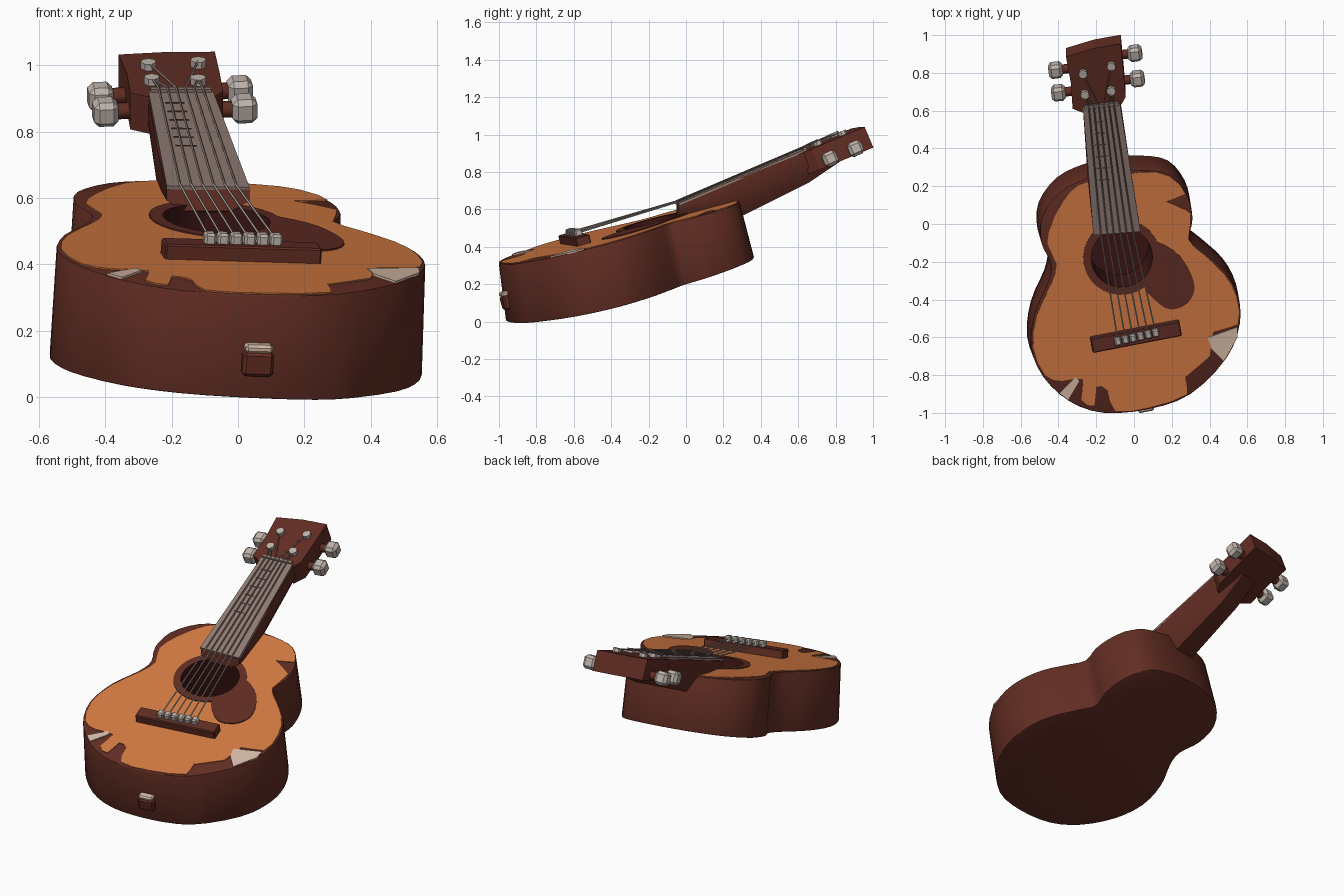
import bpy, bmesh, math
from mathutils import Vector, Matrix

old = bpy.data.objects.get("Cube")
if old:
    bpy.data.objects.remove(old)


def material(name, rgb):
    m = bpy.data.materials.new(name)
    m.use_nodes = True
    m.diffuse_color = (*rgb, 1)
    bsdf = m.node_tree.nodes["Principled BSDF"]
    bsdf.inputs["Base Color"].default_value = (*rgb, 1)
    bsdf.inputs["Roughness"].default_value = 0.8
    return m


BROWN = material("dark brown wood", (0.12, 0.026, 0.017))
ORANGE = material("orange wood", (0.66, 0.195, 0.055))
INSIDE = material("hollow shadow brown", (0.045, 0.008, 0.007))
BOARD = material("grey brown board", (0.28, 0.198, 0.172))
FRET = material("fret brown", (0.16, 0.07, 0.055))
STEEL = material("pale grey metal", (0.52, 0.455, 0.41))
CHIP = material("bare beige wood", (0.68, 0.50, 0.39))


# The soundboard is a tilted plane, addressed by plan position and height
N = Vector((0.08, -0.262, 1)).normalized()


def surf(x, y, h=0.0):
    return Vector((x, y, 0.57 - 0.08 * x + 0.262 * y)) + N * h


U = (surf(0.98, 0.19) - surf(0, 0)).normalized()
V = N.cross(U)


def smooth_loop(plan, steps=3):
    """Closed Catmull-Rom curve through the plan points."""
    p = [Vector(q) for q in plan]
    out = []
    for i in range(len(p)):
        a, b, c, d = (p[(i + k - 1) % len(p)] for k in range(4))
        for j in range(steps):
            t = j / steps
            out.append(b + (c - a) * (t / 2) + (a * 2 - b * 5 + c * 4 - d) * (t * t / 2)
                       + (b * 3 - a - c * 3 + d) * (t ** 3 / 2))
    return out


def select(ob):
    bpy.ops.object.select_all(action='DESELECT')
    ob.select_set(True)
    bpy.context.view_layer.objects.active = ob


def finish(name, bm, mat, smooth=None):
    bmesh.ops.recalc_face_normals(bm, faces=bm.faces)
    me = bpy.data.meshes.new(name)
    bm.to_mesh(me)
    bm.free()
    ob = bpy.data.objects.new(name, me)
    bpy.context.collection.objects.link(ob)
    me.materials.append(mat)
    if smooth:
        select(ob)
        bpy.ops.object.shade_smooth_by_angle(angle=math.radians(smooth))
    return ob


def loft(name, rings, mat, smooth=None, split_base=False):
    bm = bmesh.new()
    loops = [[bm.verts.new(p) for p in r] for r in rings]
    k = len(rings[0])
    for a, b in zip(loops, loops[1:]):
        for i in range(k):
            bm.faces.new((a[i], a[(i + 1) % k], b[(i + 1) % k], b[i]))
    bm.faces.new(loops[0])
    base = bm.faces.new(loops[-1])
    if split_base:
        bmesh.ops.triangulate(bm, faces=[base], ngon_method='BEAUTY')
    return finish(name, bm, mat, smooth)


def plate(name, plan, h, mat, thick=0.008):
    return loft(name, [[surf(x, y, h) for x, y in plan],
                       [surf(x, y, h - thick) for x, y in plan]], mat)


def box(name, centre, axes, size, mat, bevel):
    bm = bmesh.new()
    bmesh.ops.create_cube(bm, size=1)
    bmesh.ops.scale(bm, vec=size, verts=bm.verts)
    bmesh.ops.bevel(bm, geom=bm.edges[:], offset=bevel, segments=1, affect='EDGES')
    bm.transform(Matrix.Translation(centre) @ Matrix(axes).transposed().to_4x4())
    return finish(name, bm, mat)


def rod(name, a, b, r, mat, sides=8):
    d = b - a
    bm = bmesh.new()
    bmesh.ops.create_cone(bm, cap_ends=True, segments=sides, radius1=r, radius2=r, depth=d.length)
    bm.transform(Matrix.Translation((a + b) / 2) @ d.to_track_quat('Z', 'Y').to_matrix().to_4x4())
    return finish(name, bm, mat, 50)


def apply_mods(ob):
    select(ob)
    for m in list(ob.modifiers):
        bpy.ops.object.modifier_apply(modifier=m.name)
    bpy.ops.object.shade_smooth_by_angle(angle=math.radians(40))


# Body: figure-eight outline with a gently bulging back panel
def back_panel(x, y):
    bulge = 0.032 * max(0, 1 - ((y + 0.35) / 0.65) ** 2)
    return surf(x * 1.01 + 0.01, 0.3 + (y - 0.3) * 1.03, -0.31 - bulge)


outline = smooth_loop([
    (0.05, 0.285), (0.19, 0.26), (0.28, 0.155), (0.31, 0.03), (0.295, -0.08),
    (0.37, -0.15), (0.48, -0.25), (0.55, -0.38), (0.56, -0.53), (0.49, -0.71),
    (0.30, -0.90), (0.08, -0.98), (-0.16, -1.0), (-0.34, -0.94), (-0.48, -0.81),
    (-0.545, -0.65), (-0.525, -0.47), (-0.455, -0.31), (-0.44, -0.21), (-0.49, -0.10),
    (-0.485, 0.04), (-0.39, 0.17), (-0.25, 0.24), (-0.10, 0.275)])
body = loft("body", [[surf(x, y) for x, y in outline],
                     [back_panel(x, y) for x, y in outline]], BROWN, split_base=True)
bev = body.modifiers.new("soft rim", 'BEVEL')
bev.width, bev.segments = 0.008, 2
bev.limit_method, bev.angle_limit = 'ANGLE', math.radians(62)
apply_mods(body)

# Orange soundboard with worn, uneven edges
face = smooth_loop([
    (0.04, 0.275), (0.185, 0.254), (0.27, 0.16), (0.17, 0.12), (0.298, 0.06),
    (0.286, -0.08), (0.367, -0.16), (0.475, -0.26), (0.541, -0.385), (0.548, -0.53),
    (0.42, -0.57), (0.40, -0.70), (0.27, -0.81), (0.28, -0.90), (0.08, -0.97),
    (-0.10, -0.988), (-0.14, -0.88), (-0.20, -0.86), (-0.21, -0.96), (-0.28, -0.93),
    (-0.27, -0.82), (-0.38, -0.83), (-0.47, -0.80), (-0.534, -0.65), (-0.513, -0.48),
    (-0.44, -0.32), (-0.41, -0.21), (-0.46, -0.10), (-0.425, 0.03), (-0.34, 0.17),
    (-0.23, 0.23)], 2)
soundboard = plate("soundboard", face, 0.004, ORANGE)

# Dark guard plate beside the sound hole, and bare chips on the lower rim
guard = plate("guard_plate", smooth_loop([
    (0.08, -0.10), (0.21, -0.14), (0.29, -0.24), (0.32, -0.34), (0.28, -0.42),
    (0.19, -0.45), (0.11, -0.40), (0.05, -0.31)]), 0.009, BROWN)
plate("left_rim_chip", [(0.39, -0.60), (0.545, -0.545), (0.547, -0.60), (0.475, -0.725), (0.41, -0.66)],
      0.007, CHIP)
plate("right_rim_chip", [(-0.395, -0.895), (-0.31, -0.81), (-0.29, -0.83), (-0.35, -0.93)],
      0.007, CHIP)

# Sound hole: rosette disc, then a hollow cut through everything
hole = surf(-0.065, -0.175)


def circle(r, h):
    return [hole + N * h + (U * math.cos(a) + V * math.sin(a)) * r
            for a in (math.tau * i / 28 for i in range(28))]


rosette = loft("rosette", [circle(0.205, 0.008), circle(0.205, 0.0)], BROWN)
cutter = loft("hole_cutter", [circle(0.163, 0.1), circle(0.163, -0.25)], INSIDE)
cutter.hide_render = True
for ob in (body, soundboard, rosette, guard):
    cut = ob.modifiers.new("hole", 'BOOLEAN')
    cut.object, cut.operation, cut.solver = cutter, 'DIFFERENCE', 'EXACT'
    cut.material_mode = 'TRANSFER'
    apply_mods(ob)
bpy.data.objects.remove(cutter)

# Bridge
box("bridge", surf(0.008, -0.588, 0.02), (U, V, N), (0.48, 0.08, 0.06), BROWN, 0.005)


# Neck: flat top, tapering underside running on beneath the headstock
def section(xl, xr, y, dy, top, low):
    w = xr - xl
    mid = (top + low) / 2
    return [Vector((xl, y, top)), Vector((xr, y + dy, top)),
            Vector((xr, y + dy, mid)), Vector((xr - w * 0.22, y + dy, low)),
            Vector((xl + w * 0.22, y, low)), Vector((xl, y, mid))]


loft("neck", [section(-0.215, 0.035, -0.05, 0.01, 0.625, 0.56),
              section(-0.245, -0.012, 0.24, 0.01, 0.752, 0.54),
              section(-0.272, -0.073, 0.64, 0.02, 0.915, 0.745),
              section(-0.27, -0.09, 0.80, 0.02, 0.93, 0.853)], BROWN, 50)

# Fingerboard: four corners, addressed by fraction across and along
corners = [Vector(p) for p in ((-0.215, -0.06, 0.637), (0.035, -0.04, 0.632),
                               (-0.27, 0.62, 0.922), (-0.075, 0.64, 0.922))]
UP = Vector((0, -0.39, 0.92))


def board(t, s, h=0.0):
    return corners[0].lerp(corners[1], t).lerp(corners[2].lerp(corners[3], t), s) + UP * h


def board_slab(name, s0, s1, t0, t1, top, low, mat):
    quad = ((t0, s0), (t1, s0), (t1, s1), (t0, s1))
    loft(name, [[board(t, s, h) for t, s in quad] for h in (top, low)], mat)


board_slab("fingerboard", 0, 1, 0, 1, 0, -0.012, BOARD)
for i in range(6):
    s = 0.42 + 0.09 * i
    board_slab(f"fret_mark_{i + 1}", s, s + 0.006, 0.22, 0.5, 0.003, -0.004, FRET)
board_slab("nut", 0.985, 1.01, 0.03, 0.97, 0.01, -0.01, BOARD)


# Headstock
def head(x, y, h=0.0):
    return Vector((x, y, 0.92 + 0.41 * (y - 0.66) - 0.07 * (x + 0.07))) + UP * h


head_plan = [(-0.36, 0.885), (-0.21, 0.93), (-0.07, 0.955), (-0.055, 0.80), (-0.045, 0.67),
             (-0.08, 0.61), (-0.26, 0.585), (-0.325, 0.61), (-0.335, 0.75)]
loft("headstock", [[head(x, y, h) for x, y in head_plan] for h in (0, -0.12)], BROWN)

# Tuning pegs: side knobs on brown shafts, posts on the face
pegs = {"right_lower": (-0.40, 0.695, 0.86), "right_upper": (-0.415, 0.815, 0.905),
        "left_upper": (0.005, 0.905, 0.925), "left_lower": (0.018, 0.77, 0.87)}
across = Vector((0.985, 0.12, 0.05)).normalized()
along = Vector((-0.1, 0.9, 0.4))
along = (along - across * along.dot(across)).normalized()
for name, p in pegs.items():
    p = Vector(p)
    inward = across if p.x < -0.2 else -across
    rod(name + "_peg_shaft", p, p + inward * 0.13, 0.025, BROWN)
    box(name + "_peg_knob", p, (across, along, across.cross(along)), (0.075, 0.078, 0.078), STEEL, 0.016)
posts = [(-0.26, 0.69), (-0.27, 0.80), (-0.12, 0.84), (-0.12, 0.71)]
for i, (x, y) in enumerate(posts):
    rod(f"string_post_{i + 1}", head(x, y, -0.01), head(x, y, 0.022), 0.024, STEEL, 7)

# Strings: bridge bead, over the board, to a post
for i, post in enumerate((0, 0, 1, 2, 3, 3)):
    f = i / 5
    t = 0.16 + 0.68 * f
    bead = surf(-0.09 + 0.2 * f, -0.605 + 0.045 * f, 0.062)
    box(f"bridge_bead_{i + 1}", bead, (U, V, N), (0.036, 0.042, 0.038), STEEL, 0.007)
    path = [bead, board(t, 0, 0.006), board(t, 1, 0.01), head(*posts[post], 0.018)]
    for j, mat in enumerate((STEEL, BOARD, BOARD)):
        rod(f"string_{i + 1}_part_{j + 1}", path[j], path[j + 1], 0.004, mat, 5)

# Strap button on the tail, with a pale worn upper part
box("strap_button", surf(0.073, -1.005, -0.205), (U, V, N), (0.095, 0.06, 0.075), BROWN, 0.01)
box("strap_button_top", surf(0.073, -1.005, -0.157), (U, V, N), (0.085, 0.058, 0.026), CHIP, 0.008)
